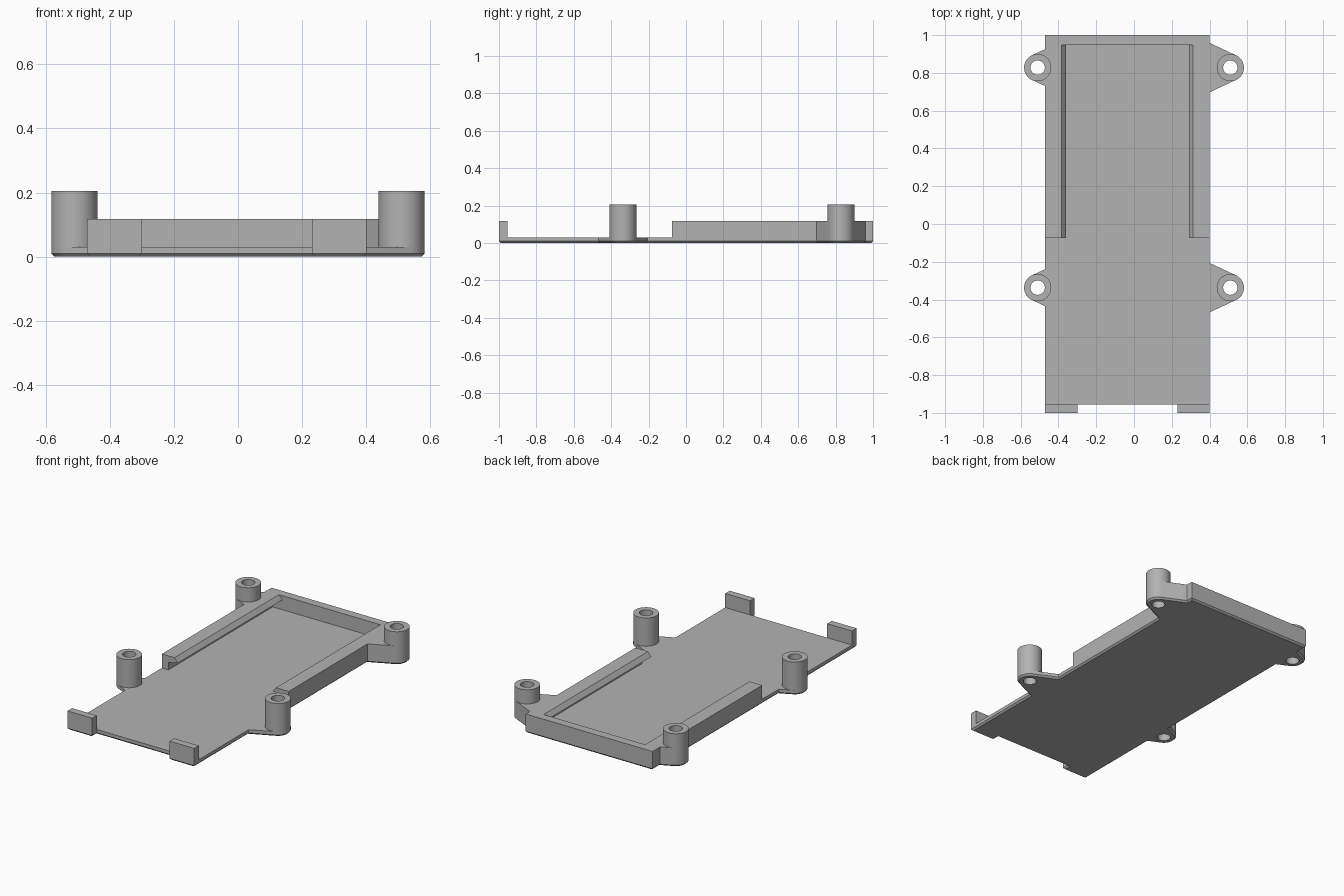
import bpy, bmesh, math
from mathutils import Vector

if "Cube" in bpy.data.objects:
    bpy.data.objects.remove(bpy.data.objects["Cube"], do_unlink=True)

# Main dimensions
LEFT, RIGHT = 0.40, -0.47          # tray edges along x
FLOOR, RIM, POST_TOP = 0.03, 0.117, 0.205
POST_X, POST_R, HOLE_R = 0.51, 0.072, 0.038
FRONT_Y, REAR_Y = -0.337, 0.828
WALL_START, BACK_INNER, TAB_INNER = -0.075, 0.948, -0.955

grey = bpy.data.materials.new("plain grey")
grey.use_nodes = True
colour = (0.45, 0.45, 0.45, 1)
grey.diffuse_color = colour
grey.node_tree.nodes["Principled BSDF"].inputs["Base Color"].default_value = colour


def prism(name, points, offset, chamfer=0):
    """Extrude a closed 3D outline by an offset, optionally chamfering its base."""
    bm = bmesh.new()
    base = bm.faces.new([bm.verts.new(p) for p in points])
    geom = bmesh.ops.extrude_face_region(bm, geom=[base], use_keep_orig=True)["geom"]
    moved = [g for g in geom if isinstance(g, bmesh.types.BMVert)]
    bmesh.ops.translate(bm, verts=moved, vec=Vector(offset))
    bmesh.ops.recalc_face_normals(bm, faces=bm.faces)
    if chamfer:
        edges = [e for e in bm.edges if all(v.co.z < 0.001 for v in e.verts)]
        bmesh.ops.bevel(bm, geom=edges, offset=chamfer, segments=1, affect='EDGES')
    mesh = bpy.data.meshes.new(name)
    bm.to_mesh(mesh)
    bm.free()
    mesh.materials.append(grey)
    obj = bpy.data.objects.new(name, mesh)
    bpy.context.collection.objects.link(obj)
    return obj


def flat(points, z):
    return [(x, y, z) for x, y in points]


def circle(x, y, r, n=48):
    return [(x + r * math.cos(math.tau * i / n), y + r * math.sin(math.tau * i / n))
            for i in range(n)]


def ear(side, y, base):
    """Tapered lug outline: two base corners joined to the post by tangents."""
    a = math.radians(65)
    arc = [(POST_X + POST_R * math.cos(t), POST_R * math.sin(t))
           for t in (a * (i / 9 - 1) for i in range(19))]
    half = arc[-1][1] + (arc[-1][0] - abs(base)) / math.tan(a)
    pts = [(abs(base), -half)] + arc + [(abs(base), half)]
    return [(side * px, y + side * py) for px, py in pts]


def box(name, x0, x1, y0, y1, z0, z1):
    corners = [(x0, y0), (x1, y0), (x1, y1), (x0, y1)]
    return prism(name, flat(corners, z0), (0, 0, z1 - z0))


# Floor plate with four lugs and a notch in the front edge
outline = [(RIGHT, -1), (-0.30, -1), (-0.30, TAB_INNER), (0.23, TAB_INNER), (0.23, -1), (LEFT, -1)]
outline += ear(1, FRONT_Y, LEFT) + ear(1, REAR_Y, LEFT)
outline += [(LEFT, 1), (RIGHT, 1)]
outline += ear(-1, REAR_Y, RIGHT) + ear(-1, FRONT_Y, RIGHT)
drilled = [prism("floor_plate", flat(outline, 0), (0, 0, FLOOR), 0.01)]

# Front tabs and back wall
box("front_right_tab", RIGHT, -0.30, -1, TAB_INNER, FLOOR, RIM)
box("front_left_tab", 0.23, LEFT, -1, TAB_INNER, FLOOR, RIM)
box("back_wall", RIGHT, LEFT, BACK_INNER, 1, FLOOR, RIM)

# Side walls with an overhanging retaining lip
for name, edge, inward in (("left_wall", LEFT, -1), ("right_wall", RIGHT, 1)):
    profile = [(0, FLOOR), (0.045, FLOOR), (0.045, 0.075), (0.11, 0.09), (0.087, RIM), (0, RIM)]
    prism(name, [(edge + inward * d, WALL_START, z) for d, z in profile],
          (0, BACK_INNER - WALL_START, 0))

# Raised rear lugs and the four posts
holes = []
for label, side, edge in (("left", 1, LEFT), ("right", -1, RIGHT)):
    drilled.append(prism(f"rear_{label}_lug", flat(ear(side, REAR_Y, edge - side * 0.02), FLOOR),
                         (0, 0, RIM - FLOOR)))
    for end, y, z in (("front", FRONT_Y, FLOOR), ("rear", REAR_Y, RIM)):
        drilled.append(prism(f"{end}_{label}_post", flat(circle(side * POST_X, y, POST_R), z),
                             (0, 0, POST_TOP - z)))
        holes.append((side * POST_X, y))

# Drill the screw holes through plate, lugs and posts
for x, y in holes:
    cutter = prism("hole_cutter", flat(circle(x, y, HOLE_R, 32), -0.1), (0, 0, 0.5))
    cutter.hide_render = True
    for obj in drilled:
        near = "plate" in obj.name or (obj.data.vertices[0].co.xy - Vector((x, y))).length < 0.25
        if not near:
            continue
        mod = obj.modifiers.new("hole", 'BOOLEAN')
        mod.operation, mod.solver, mod.object = 'DIFFERENCE', 'EXACT', cutter
        bpy.context.view_layer.update()
        graph = bpy.context.evaluated_depsgraph_get()
        mesh = bpy.data.meshes.new_from_object(obj.evaluated_get(graph))
        obj.modifiers.clear()
        obj.data = mesh
    bpy.data.objects.remove(cutter, do_unlink=True)

# Smooth the round surfaces, keep the edges sharp
bpy.ops.object.select_all(action='DESELECT')
for obj in drilled:
    obj.select_set(True)
bpy.context.view_layer.objects.active = drilled[0]
bpy.ops.object.shade_smooth_by_angle(angle=math.radians(22))
